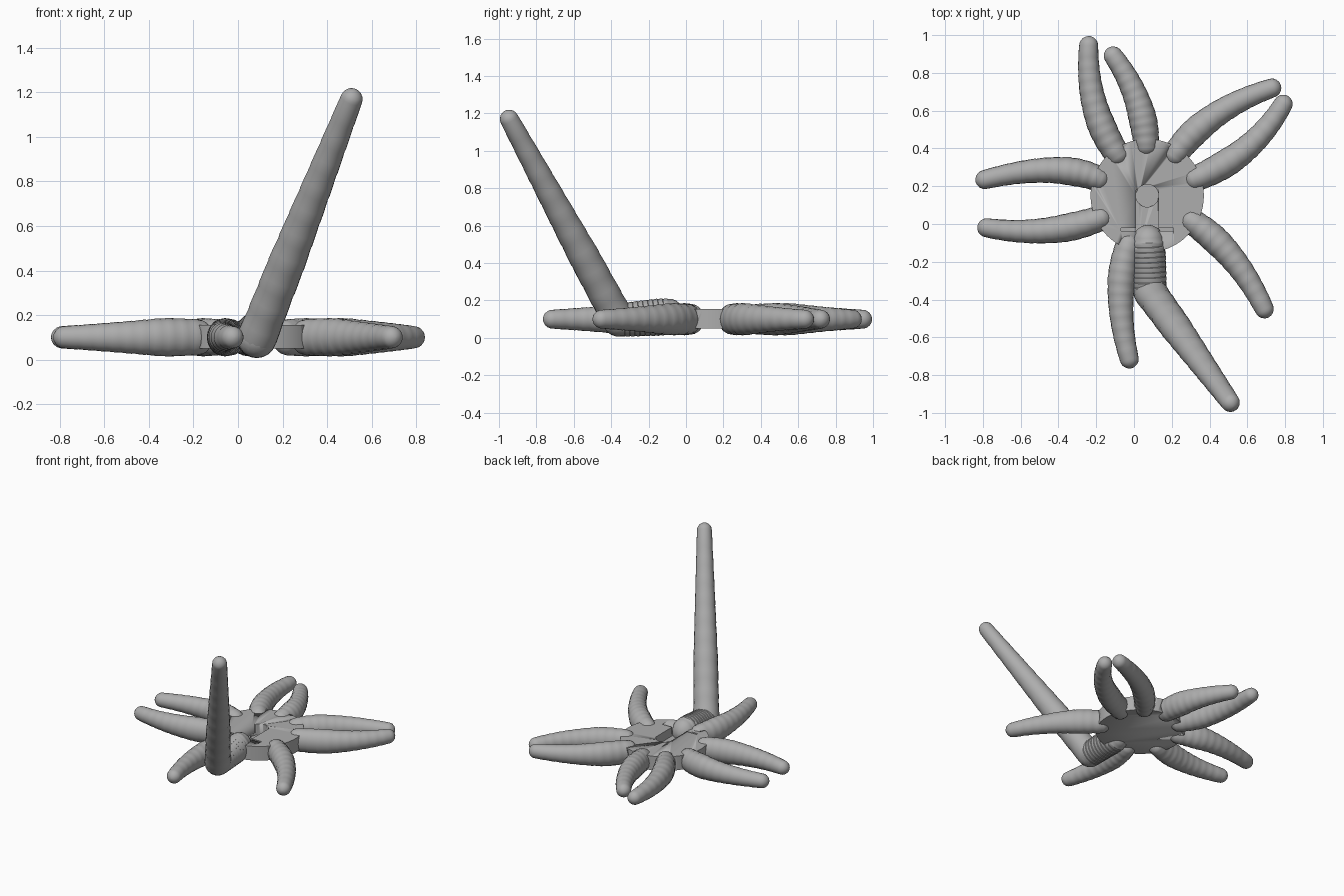
import bpy, bmesh, math
from mathutils import Vector, Matrix

if "Cube" in bpy.data.objects:
    bpy.data.objects.remove(bpy.data.objects["Cube"])

grey = bpy.data.materials.new("plain_grey")
grey.use_nodes = True
GREY = (0.42, 0.42, 0.42, 1)
grey.diffuse_color = GREY
grey.node_tree.nodes["Principled BSDF"].inputs["Base Color"].default_value = GREY

SIDES = 20
SEGMENTS = 10
CENTRE = Vector((0.07, 0.15, 0.1))
UP = Vector((0, 0, 1))


def finish(name, bm, smooth_angle):
    bmesh.ops.recalc_face_normals(bm, faces=bm.faces)
    mesh = bpy.data.meshes.new(name)
    bm.to_mesh(mesh)
    bm.free()
    mesh.materials.append(grey)
    obj = bpy.data.objects.new(name, mesh)
    bpy.context.collection.objects.link(obj)
    bpy.ops.object.select_all(action='DESELECT')
    obj.select_set(True)
    bpy.context.view_layer.objects.active = obj
    bpy.ops.object.shade_smooth_by_angle(angle=math.radians(smooth_angle))
    return obj


def tentacle(name, base, mid, tip, r_base, r_belly, r_tip, tall=1.0):
    """Round-ended, ringed tube along a curve through three points."""
    base, mid, tip = Vector(base), Vector(mid), Vector(tip)
    control = 2 * mid - (base + tip) / 2
    rings = []

    def radius(t):
        belly = 0.3
        if t < belly:
            return r_base + (r_belly - r_base) * math.sin(t / belly * math.pi / 2)
        return r_belly + (r_tip - r_belly) * (t - belly) / (1 - belly)

    def add(t, r, shift=0.0):
        point = (1 - t) ** 2 * base + 2 * t * (1 - t) * control + t * t * tip
        along = (2 * (1 - t) * (control - base) + 2 * t * (tip - control)).normalized()
        side = along.cross(UP).normalized()
        rings.append((point + along * shift, side, side.cross(along), r, 1 + (tall - 1) * (1 - t)))

    caps = [math.radians(a) for a in (4, 20, 40, 60, 75)]
    for a in caps:
        add(0, r_base * math.sin(a), -r_base * math.cos(a))
    # Each segment swells slightly, then steps in at its seam
    for i in range(SEGMENTS):
        for f, swell in ((0, 0.985), (0.12, 1.015), (0.55, 1.01)):
            t = (i + f) / SEGMENTS
            add(t, radius(t) * swell)
    add(1, r_tip)
    for a in reversed(caps):
        add(1, r_tip * math.sin(a), r_tip * math.cos(a))

    bm = bmesh.new()
    loops = []
    for point, side, up, r, stretch in rings:
        turns = [2 * math.pi * k / SIDES for k in range(SIDES)]
        loops.append([bm.verts.new(point + side * r * math.cos(a) + up * r * stretch * math.sin(a))
                      for a in turns])
    for one, two in zip(loops, loops[1:]):
        for k in range(SIDES):
            n = (k + 1) % SIDES
            bm.faces.new((one[k], one[n], two[n], two[k]))
    bm.faces.new(loops[0])
    bm.faces.new(loops[-1])
    return finish(name, bm, 40)


def cut(target, cutter):
    cutter.hide_render = True
    cutter.hide_viewport = False
    mod = target.modifiers.new("cut", 'BOOLEAN')
    mod.operation = 'DIFFERENCE'
    mod.solver = 'EXACT'
    mod.object = cutter
    bpy.context.view_layer.objects.active = target
    bpy.ops.object.modifier_apply(modifier=mod.name)
    bpy.data.objects.remove(cutter)


def box(name, x0, x1, y0, y1, z0, z1):
    bm = bmesh.new()
    place = Matrix.Translation(((x0 + x1) / 2, (y0 + y1) / 2, (z0 + z1) / 2))
    size = Matrix.Diagonal((x1 - x0, y1 - y0, z1 - z0, 1))
    bmesh.ops.create_cube(bm, size=1, matrix=place @ size)
    return finish(name, bm, 30)


def cone(name, r1, r2, depth, matrix, sides=48):
    bm = bmesh.new()
    bmesh.ops.create_cone(bm, cap_ends=True, segments=sides, radius1=r1, radius2=r2,
                          depth=depth, matrix=matrix)
    return finish(name, bm, 30)


# Flat tentacles: base, middle and tip in plan
arms = {
    "left_back_arm": ((0.22, 0.37), (0.43, 0.575), (0.73, 0.72)),
    "left_middle_arm": ((0.325, 0.24), (0.595, 0.4), (0.79, 0.635)),
    "left_front_arm": ((0.305, 0.015), (0.52, -0.18), (0.69, -0.45)),
    "right_front_arm": ((-0.03, -0.11), (-0.07, -0.4), (-0.025, -0.715)),
    "right_lower_arm": ((-0.18, 0.03), (-0.47, -0.035), (-0.78, -0.02)),
    "right_upper_arm": ((-0.19, 0.24), (-0.45, 0.285), (-0.79, 0.235)),
    "back_outer_arm": ((-0.09, 0.37), (-0.21, 0.635), (-0.24, 0.945)),
    "back_inner_arm": ((0.065, 0.42), (0.015, 0.66), (-0.11, 0.89)),
}
for name, points in arms.items():
    tentacle(name, *[(x, y, 0.1) for x, y in points], 0.067, 0.074, 0.05, 1.2)

# Raised tentacle: short flat root, then a straight reach upward
bend = Vector((0.085, -0.36, 0.095))
root = Vector((0.075, -0.09, 0.115))
end = Vector((0.51, -0.945, 1.17))
tentacle("raised_arm_root", root, (root + bend) / 2, bend, 0.085, 0.09, 0.088, 1.12)
tentacle("raised_arm", bend, (bend + end) / 2, end, 0.088, 0.083, 0.05)

# Hub disc with flared sockets around the arm bases
hub = cone("hub", 0.3, 0.3, 0.105, Matrix.Translation(CENTRE + UP * 0.003), 64)
for points in arms.values():
    base = Vector((*points[0], 0.1))
    out = (base - CENTRE).normalized()
    turn = out.to_track_quat('Z', 'Y').to_matrix().to_4x4()
    cut(hub, cone("socket_cutter", 0.06, 0.1, 0.1, Matrix.Translation(base + out * 0.05) @ turn, 24))

# Open slot, round well and pin groove in the top of the hub
cut(hub, box("slot_cutter", 0.01, 0.13, -0.2, 0.18, 0.09, 0.3))
cut(hub, cone("well_cutter", 0.06, 0.06, 0.2, Matrix.Translation((0.07, 0.15, 0.175))))
cut(hub, box("groove_cutter", -0.07, 0.21, -0.036, -0.022, 0.1, 0.3))
